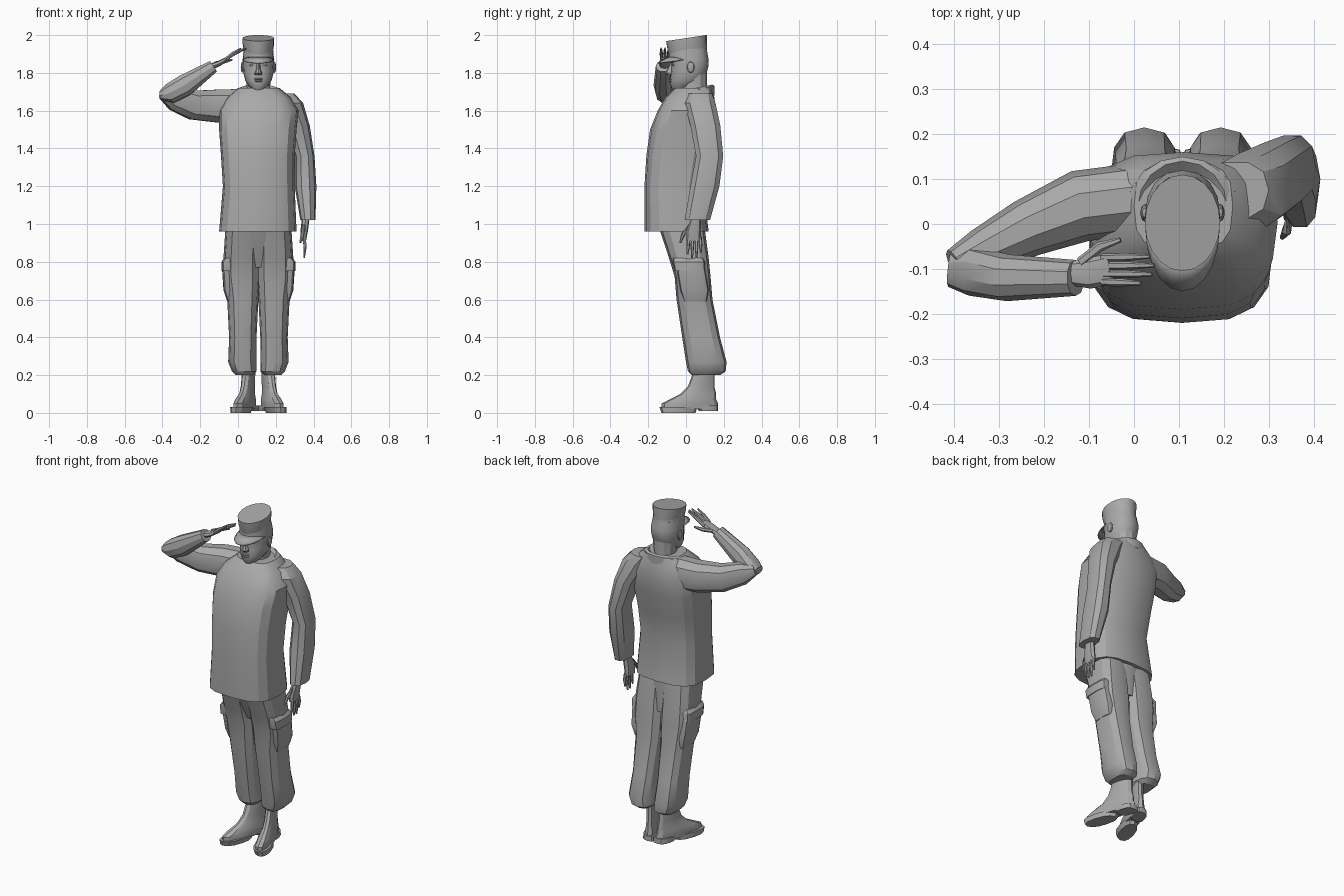
import bpy, bmesh, math
from mathutils import Vector, Matrix

cube = bpy.data.objects.get("Cube")
if cube:
    bpy.data.objects.remove(cube, do_unlink=True)

MID = .108  # centre line of the body
SIDES = {"left": 1, "right": -1}
grey = bpy.data.materials.new("plain grey")
grey.use_nodes = True
colour = (.4, .4, .4, 1)
grey.diffuse_color = colour
grey.node_tree.nodes["Principled BSDF"].inputs["Base Color"].default_value = colour


def finish(name, bm):
    bmesh.ops.recalc_face_normals(bm, faces=bm.faces[:])
    mesh = bpy.data.meshes.new(name)
    bm.to_mesh(mesh)
    bm.free()
    mesh.materials.append(grey)
    obj = bpy.data.objects.new(name, mesh)
    bpy.context.collection.objects.link(obj)
    bpy.ops.object.select_all(action="DESELECT")
    obj.select_set(True)
    bpy.context.view_layer.objects.active = obj
    bpy.ops.object.shade_smooth_by_angle(angle=math.radians(28))
    return obj


def bridge(name, rings):
    """Skin a closed shape over a list of rings with equal point counts."""
    bm = bmesh.new()
    rings = [[bm.verts.new(point) for point in ring] for ring in rings]
    count = len(rings[0])
    for low, high in zip(rings, rings[1:]):
        for i in range(count):
            j = (i + 1) % count
            bm.faces.new((low[i], low[j], high[j], high[i]))
    bm.faces.new(rings[0])
    bm.faces.new(rings[-1])
    return finish(name, bm)


def oval(sides, power):
    """Points of a unit oval that grows boxier with a higher power."""
    points = []
    for i in range(sides):
        angle = math.tau * i / sides
        points.append([math.copysign(abs(f) ** (2 / power), f)
                       for f in (math.cos(angle), math.sin(angle))])
    return points


def loft(name, rows, sides=12, power=2.4, shear=0, tilt=0):
    """Stack level rings, each given as height, x range and y range."""
    rings = []
    for z, x_min, x_max, y_min, y_max in rows:
        ring = []
        for c, s in oval(sides, power):
            y = (y_min + y_max + s * (y_max - y_min)) / 2
            x = (x_min + x_max + c * (x_max - x_min)) / 2
            ring.append((x + shear * (.1 - y), y, z + tilt * y))
        rings.append(ring)
    return bridge(name, rings)


def centred(name, rows, **options):
    """Rows give height, half width and y range about the centre line."""
    return loft(name, [(z, MID - half, MID + half, front, back)
                       for z, half, front, back in rows], **options)


def paired(name, rows, toe_out=0, **options):
    """Make a left and a right part from distances off the centre line."""
    for word, side in SIDES.items():
        mirrored = [(z, MID + side * inner, MID + side * outer, front, back)
                    for z, inner, outer, front, back in rows]
        loft(word + "_" + name, mirrored, shear=toe_out * side, **options)


def tube(name, stations, sides=10):
    """Sweep an oval along stations of position, width and height."""
    points = [Vector(place) for place, wide, high in stations]
    rings = []
    for k, (place, wide, high) in enumerate(stations):
        along = (points[min(k + 1, len(points) - 1)] - points[max(k - 1, 0)]).normalized()
        reference = Vector((0, 0, 1)) if abs(along.z) < .8 else Vector((1, 0, 0))
        u = along.cross(reference).normalized()
        v = u.cross(along)
        rings.append([points[k] + u * c * wide + v * s * high for c, s in oval(sides, 2.2)])
    return bridge(name, rings)


def finger(name, start, end, thick=.009, bend=(0, 0, 0)):
    """Taper from knuckle to tip with a slight bend at the middle joint."""
    middle = Vector(start).lerp(Vector(end), .5) + Vector(bend)
    return tube(name, [(start, thick, thick), (middle, thick, thick),
                       (end, thick / 2, thick / 2)], sides=6)


def blob(name, centre, size):
    bm = bmesh.new()
    matrix = Matrix.Translation(centre) @ Matrix.Diagonal((*size, 1))
    bmesh.ops.create_uvsphere(bm, u_segments=10, v_segments=6, radius=1, matrix=matrix)
    return finish(name, bm)


# Jacket
loft("jacket", [
    (.96, -.1, .31, -.22, .12), (1.2, -.08, .3, -.22, .09), (1.36, -.09, .3, -.21, .12),
    (1.5, -.1, .31, -.19, .15), (1.6, -.1, .32, -.15, .16), (1.67, -.06, .28, -.11, .15),
    (1.72, 0, .22, -.06, .14)], sides=16, power=3)
centred("collar", [(1.65, .14, -.13, .15), (1.7, .125, -.09, .15), (1.71, .1, -.07, .14),
                   (1.69, .07, -.04, .11)], sides=16, power=2, tilt=.2)

# Trousers with cargo pockets that lean with the thighs
centred("trouser_seat", [(.77, .1, -.05, .1), (.9, .16, -.11, .1), (1, .17, -.15, .1)])
paired("trouser_leg", [
    (.2, .03, .12, .03, .18), (.22, .01, .14, .01, .21), (.27, .01, .16, 0, .215),
    (.4, .01, .155, -.02, .18), (.6, 0, .165, -.05, .14), (.72, -.01, .185, -.06, .13),
    (.82, -.01, .185, -.09, .12), (.97, -.01, .175, -.14, .1)], power=2.6)
paired("cargo_pocket", [(.59, .12, .165, -.01, .11), (.65, .12, .185, -.03, .12),
                        (.77, .12, .193, -.05, .1)], power=4)
paired("pocket_flap", [(.75, .12, .196, -.06, .1), (.8, .12, .196, -.07, .1),
                       (.82, .12, .18, -.07, .09)], power=4)

# Boots with the toes turned outward
paired("boot", [
    (.02, .01, .09, -.13, .17), (.05, .01, .09, -.13, .17), (.07, .01, .09, -.09, .16),
    (.1, .02, .08, -.03, .16), (.14, .02, .08, .01, .15), (.22, .02, .08, .04, .15)], toe_out=.28)
paired("boot_sole", [(0, .01, .1, -.13, .05), (.03, 0, .1, -.14, .06)], toe_out=.28)
paired("boot_heel", [(.01, .01, .09, .07, .17), (.04, .01, .09, .04, .17)], toe_out=.28, power=3)

# Head, neck and face
centred("neck", [(1.64, .07, -.04, .11), (1.71, .06, -.03, .11), (1.8, .07, -.02, .11)], power=2)
centred("head", [
    (1.71, .03, -.07, 0), (1.73, .05, -.08, .04), (1.76, .07, -.085, .09), (1.8, .08, -.08, .11),
    (1.84, .083, -.078, .12), (1.87, .084, -.086, .12), (1.92, .076, -.08, .11)],
    sides=16, power=2.2)
centred("nose", [(1.79, .02, -.1, -.06), (1.8, .02, -.11, -.06), (1.82, .01, -.1, -.06),
                 (1.86, .01, -.08, -.06)], sides=8, power=2)
for word, side in SIDES.items():
    blob(word + "_ear", (MID + side * .084, .025, 1.83), (.01, .02, .03))
    blob(word + "_brow", (MID + side * .035, -.07, 1.86), (.03, .011, .007))
    blob(word + "_eye", (MID + side * .035, -.068, 1.842), (.014, .006, .006))
blob("upper_lip", (MID, -.08, 1.768), (.026, .012, .006))
blob("lower_lip", (MID, -.08, 1.757), (.024, .012, .006))

# Peaked cap, its crown flaring and rising to the back
centred("cap_band", [(1.87, .083, -.09, .12), (1.94, .077, -.09, .11)], sides=20, power=2, tilt=-.1)
centred("cap_crown", [(1.91, .076, -.09, .11), (1.95, .083, -.1, .11), (1.984, .084, -.105, .11)],
        sides=20, power=2, tilt=.15)
bm = bmesh.new()
arc = [math.pi * i / 10 for i in range(11)]
edges = []
for reach, drop in ((.07, 0), (.14, .035)):
    edges.append([bm.verts.new((MID + .08 * math.cos(a) * (1 + drop), -.01 - reach * math.sin(a),
                                1.87 + (.02 - drop) * math.sin(a))) for a in arc])
inner, outer = edges
for i in range(len(arc) - 1):
    bm.faces.new((inner[i], inner[i + 1], outer[i + 1], outer[i]))
finish("cap_visor", bm).modifiers.new("thickness", "SOLIDIFY").thickness = .006

# Left arm hanging down
loft("left_sleeve", [
    (1.02, .33, .41, -.01, .13), (1.2, .3, .415, .02, .18), (1.36, .3, .405, .05, .2),
    (1.52, .25, .38, .02, .185), (1.64, .18, .345, -.01, .16), (1.69, .15, .3, .01, .14)], sides=10)
loft("left_palm", [(.91, .33, .36, 0, .08), (.96, .33, .37, 0, .08), (1.04, .34, .38, .03, .08)],
     sides=8)
for k, tip in enumerate((.84, .82, .82, .85)):
    y = .015 + .02 * k
    finger(f"left_finger_{k}", (.35, y, .93), (.35, y * 1.2 - .01, tip), bend=(.005, 0, 0))
finger("left_thumb", (.35, .02, .99), (.33, -.03, .9), .011, bend=(0, -.01, 0))

# Right arm raised to the brow
tube("right_upper_sleeve", [
    ((.04, .06, 1.62), .08, .1), ((-.12, .04, 1.625), .08, .09), ((-.24, -.01, 1.63), .065, .08),
    ((-.34, -.06, 1.665), .05, .065), ((-.4, -.09, 1.69), .035, .03)])
tube("right_forearm_sleeve", [
    ((-.41, -.1, 1.68), .04, .025), ((-.36, -.105, 1.69), .055, .055),
    ((-.28, -.12, 1.735), .052, .06), ((-.13, -.12, 1.835), .04, .035)])
tube("right_palm", [((-.15, -.11, 1.83), .025, .018), ((-.1, -.11, 1.85), .034, .014),
                    ((-.05, -.1, 1.88), .035, .01)], sides=8)
for k, tip in enumerate((.035, .045, .04, .015)):
    y = -.075 - .018 * k
    finger(f"right_finger_{k}", (-.07, y, 1.87), (tip, y * 1.1 + .01, 1.93), bend=(0, 0, .004))
finger("right_thumb", (-.12, -.085, 1.85), (-.03, -.035, 1.87), .011, bend=(0, .01, 0))
